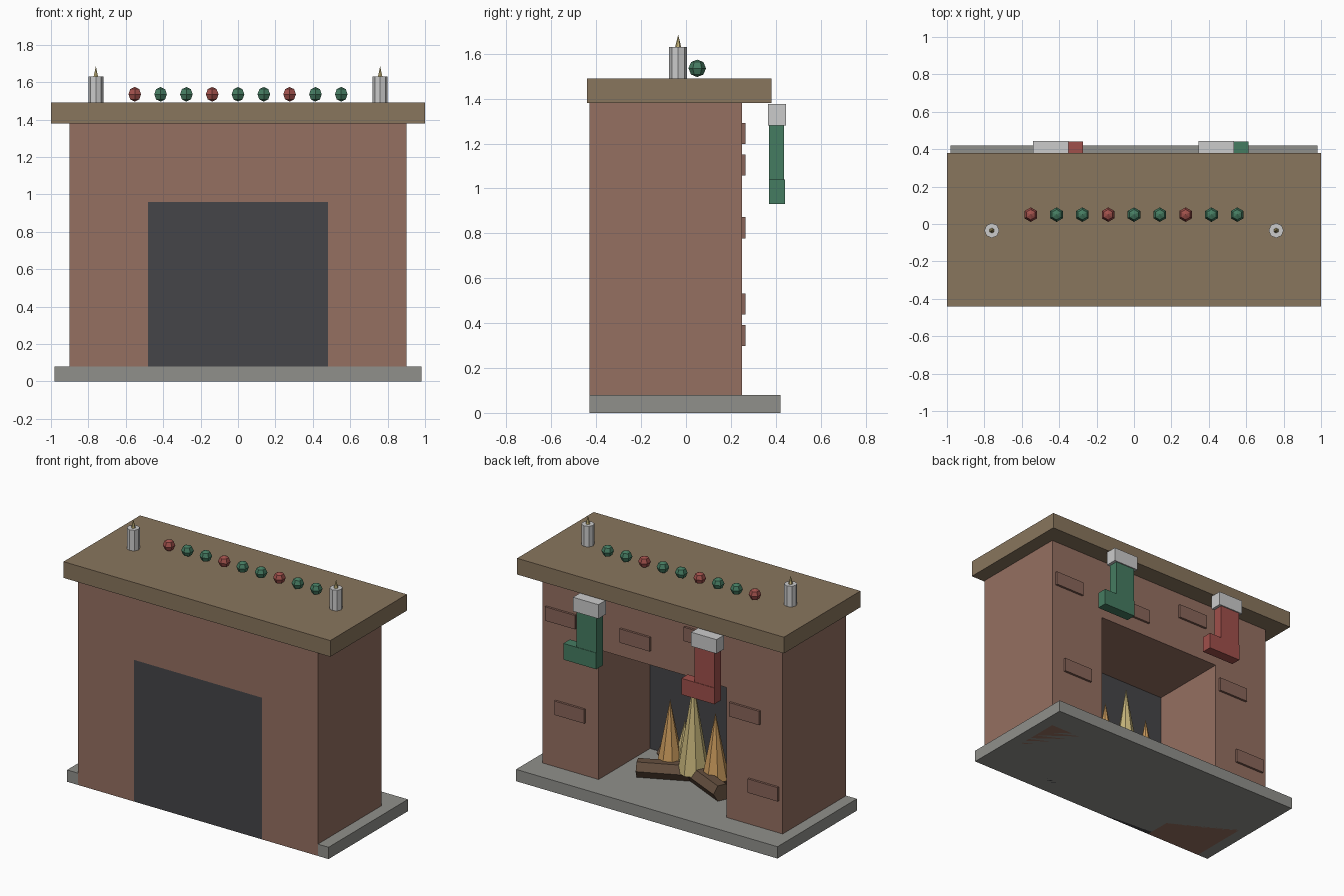
import bpy, bmesh, math
from mathutils import Matrix

if "Cube" in bpy.data.objects:
    bpy.data.objects.remove(bpy.data.objects["Cube"])


def mat(name, r, g, b):
    m = bpy.data.materials.new(name)
    m.diffuse_color = (r, g, b, 1)
    m.use_nodes = True
    m.node_tree.nodes["Principled BSDF"].inputs["Base Color"].default_value = m.diffuse_color
    return m


BRICK = mat("brick", 0.30, 0.16, 0.12)
BRICK_DARK = mat("raised_brick", 0.25, 0.13, 0.10)
WOOD = mat("mantel_wood", 0.25, 0.18, 0.11)
LOG = mat("log_wood", 0.13, 0.08, 0.05)
STONE = mat("stone", 0.28, 0.28, 0.26)
SOOT = mat("soot", 0.06, 0.06, 0.065)
RED = mat("red", 0.35, 0.08, 0.07)
GREEN = mat("green", 0.06, 0.20, 0.12)
WHITE = mat("white", 0.55, 0.55, 0.53)
ORANGE = mat("flame_orange", 0.60, 0.33, 0.11)
YELLOW = mat("flame_yellow", 0.58, 0.47, 0.20)


def finish(name, bm, material):
    mesh = bpy.data.meshes.new(name)
    bm.to_mesh(mesh)
    bm.free()
    mesh.materials.append(material)
    ob = bpy.data.objects.new(name, mesh)
    bpy.context.collection.objects.link(ob)
    return ob


def box(name, x, y, z, material):
    """Box from (min, max) ranges."""
    bm = bmesh.new()
    size = [r[1] - r[0] for r in (x, y, z)]
    mid = [(r[0] + r[1]) / 2 for r in (x, y, z)]
    bmesh.ops.create_cube(bm, size=1, matrix=Matrix.Translation(mid) @ Matrix.Diagonal((*size, 1)))
    return finish(name, bm, material)


def cone(name, x, y, z0, z1, r0, r1, sides, material):
    bm = bmesh.new()
    bmesh.ops.create_cone(bm, cap_ends=True, segments=sides, radius1=r0, radius2=r1,
                          depth=z1 - z0, matrix=Matrix.Translation((x, y, (z0 + z1) / 2)))
    return finish(name, bm, material)


# Masonry surround
box("hearth", (-0.98, 0.98), (-0.43, 0.42), (0, 0.08), STONE)
box("mantel_shelf", (-1, 1), (-0.44, 0.38), (1.38, 1.49), WOOD)
box("lintel", (-0.48, 0.48), (-0.43, 0.25), (0.96, 1.38), BRICK)
box("firebox_back", (-0.48, 0.48), (-0.43, -0.30), (0, 0.96), SOOT)
for side, (a, b) in {"left": (-0.90, -0.48), "right": (0.48, 0.90)}.items():
    box(f"pillar_{side}", (a, b), (-0.43, 0.25), (0, 1.38), BRICK)

# Raised bricks on the open face
bricks = [(0.76, 1.105), (0.20, 1.105), (-0.28, 1.245), (0.69, 0.485), (-0.62, 0.825), (-0.76, 0.345)]
for i, (x, z) in enumerate(bricks):
    box(f"raised_brick_{i}", (x - 0.112, x + 0.112), (0.24, 0.265), (z - 0.047, z + 0.047), BRICK_DARK)

# Crossed logs
for i, turn in enumerate((25, -25)):
    bm = bmesh.new()
    place = (Matrix.Translation((0, -0.08, 0.135)) @ Matrix.Rotation(math.radians(turn), 4, "Z")
             @ Matrix.Rotation(math.pi / 2, 4, "Y"))
    bmesh.ops.create_cone(bm, cap_ends=True, segments=6, radius1=0.06, radius2=0.06, depth=0.70, matrix=place)
    finish(f"log_{i}", bm, LOG)

# Fire
flames = [(0, -0.08, 0.75, 0.10, YELLOW), (0.175, -0.08, 0.58, 0.085, ORANGE),
          (-0.165, -0.08, 0.58, 0.085, ORANGE), (0.10, -0.13, 0.44, 0.075, YELLOW)]
for i, (x, y, top, r, m) in enumerate(flames):
    cone(f"flame_{i}", x, y, 0.14, top, r, 0, 8, m)

# Stockings: cuff, leg and foot
for side, x, m in (("left", -0.445, RED), ("right", 0.44, GREEN)):
    box(f"stocking_cuff_{side}", (x - 0.095, x + 0.095), (0.365, 0.445), (1.28, 1.375), WHITE)
    box(f"stocking_leg_{side}", (x - 0.075, x + 0.075), (0.37, 0.437), (1.0, 1.28), m)
    box(f"stocking_foot_{side}", (x - 0.075, x + 0.172), (0.37, 0.44), (0.93, 1.04), m)

# Candles
for side, x in (("left", -0.76), ("right", 0.76)):
    cone(f"candle_{side}", x, -0.035, 1.49, 1.63, 0.04, 0.04, 8, WHITE)
    cone(f"candle_flame_{side}", x, -0.035, 1.62, 1.685, 0.016, 0, 6, YELLOW)

# Garland baubles
for i in range(9):
    bm = bmesh.new()
    bmesh.ops.create_uvsphere(bm, u_segments=6, v_segments=4, radius=0.039,
                              matrix=Matrix.Translation((-0.552 + 0.138 * i, 0.05, 1.535)))
    finish(f"bauble_{i}", bm, GREEN if i % 3 else RED)
